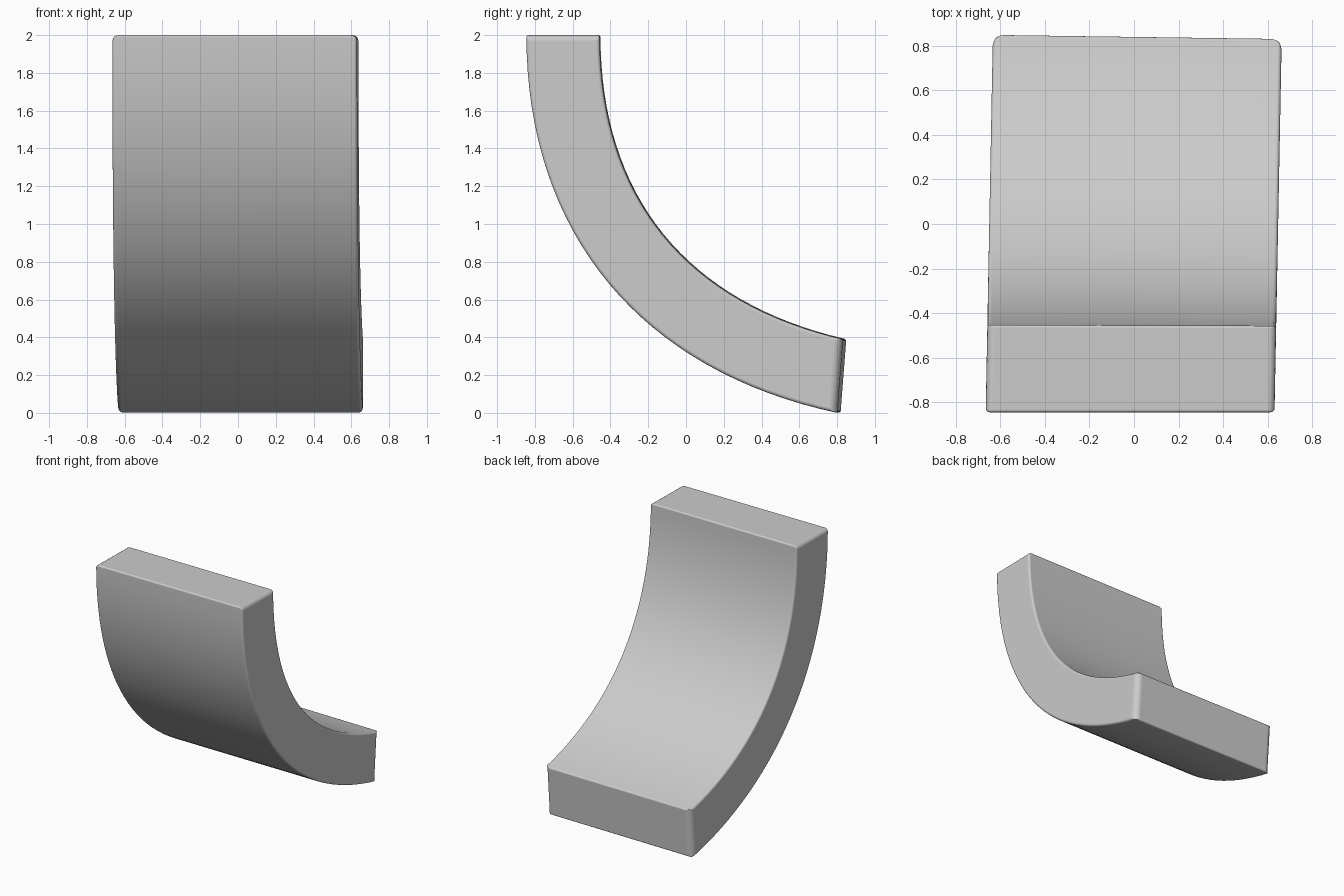
import bpy, bmesh
from mathutils import Vector
from mathutils.geometry import interpolate_bezier

if "Cube" in bpy.data.objects:
    bpy.data.objects.remove(bpy.data.objects["Cube"])

SECTIONS = 33
HALF_W = 0.648


def side_curve(start, drop, end, reach, direction):
    """Side-view (y, z) curve leaving the top vertically."""
    p0, p3 = Vector((0, *start)), Vector((0, *end))
    d = Vector((0, *direction)).normalized()
    return interpolate_bezier(p0, p0 - Vector((0, 0, drop)), p3 - d * reach, p3, SECTIONS)


# outer (front/under) and inner (back/upper) faces of the curved slab
outer = side_curve((-0.845, 2.0), 1.06, (0.81, 0.0), 1.06, (0.978, -0.208))
inner = side_curve((-0.455, 2.0), 0.86, (0.84, 0.39), 0.86, (0.974, -0.225))


def place(p, u):
    """Drift sideways and yaw slightly towards the lower end."""
    t = (p.y + 0.845) / 1.67
    return Vector((u - 0.0175 + 0.032 * t, p.y - 0.014 * u * t, p.z))


bm = bmesh.new()
rings = []
for o, i in zip(outer, inner):
    rings.append([bm.verts.new(place(p, u)) for p, u in
                  ((o, -HALF_W), (o, HALF_W), (i, HALF_W), (i, -HALF_W))])
for a, b in zip(rings, rings[1:]):
    for k in range(4):
        n = (k + 1) % 4
        bm.faces.new((a[k], a[n], b[n], b[k]))
bm.faces.new(rings[0])
bm.faces.new(rings[-1])
bmesh.ops.recalc_face_normals(bm, faces=bm.faces)

# softened edges: widest on the short corners of both ends
weight = bm.edges.layers.float.new("bevel_weight_edge")
for a, b in zip(rings, rings[1:]):
    for k in range(4):
        bm.edges.get((a[k], b[k]))[weight] = 0.36
for ring, short in ((rings[0], 0.65), (rings[-1], 1.0)):
    for k in range(4):
        bm.edges.get((ring[k], ring[(k + 1) % 4]))[weight] = short if k % 2 else 0.24
for f in bm.faces:
    f.smooth = True

mesh = bpy.data.meshes.new("curved_slab")
bm.to_mesh(mesh)
bm.free()
slab = bpy.data.objects.new("curved_slab", mesh)
bpy.context.collection.objects.link(slab)

bev = slab.modifiers.new("rounded_edges", 'BEVEL')
bev.limit_method = 'WEIGHT'
bev.width = 0.05
bev.segments = 4
bev.harden_normals = True
